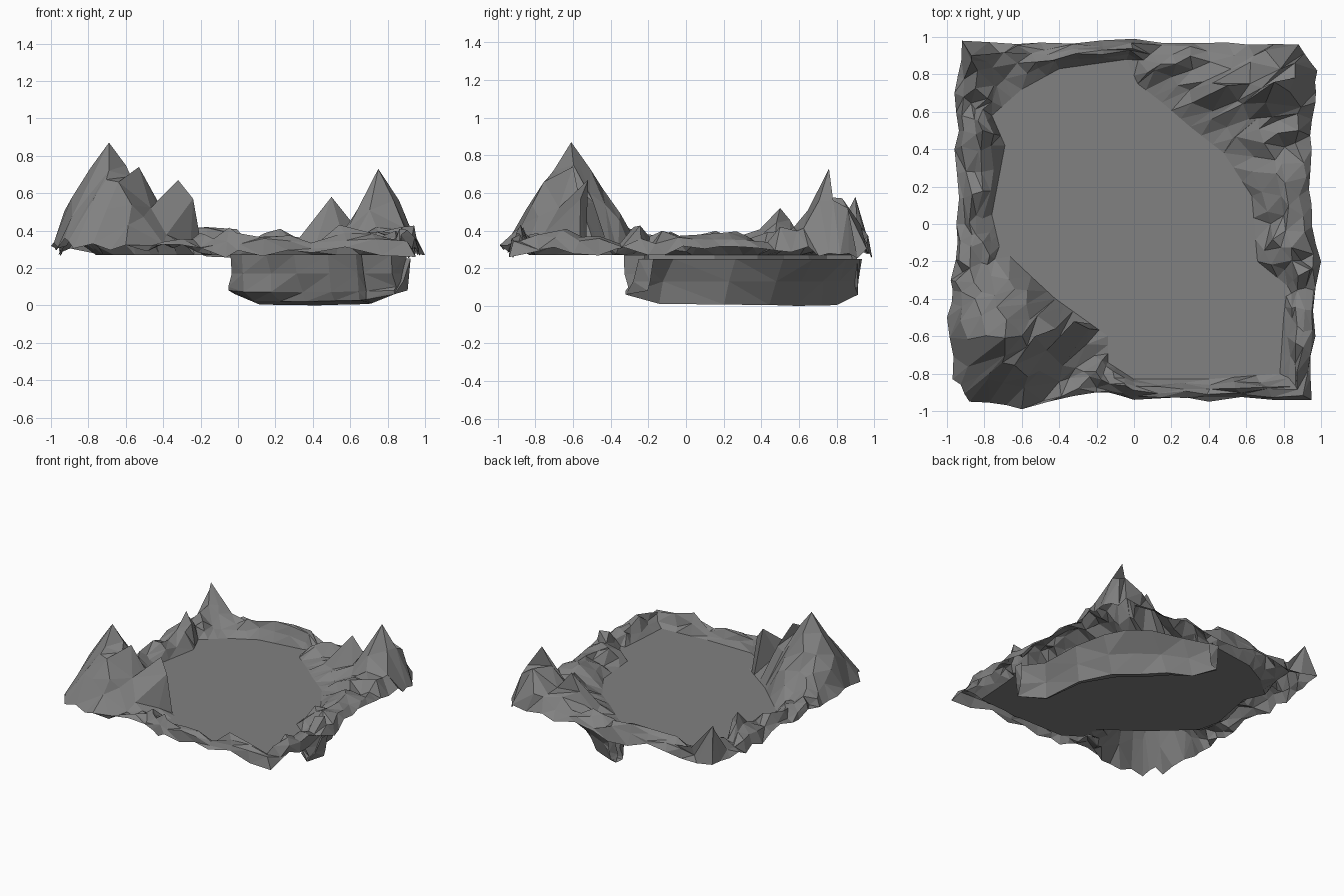
import bpy, bmesh, math, random
from mathutils import Vector

if "Cube" in bpy.data.objects:
    bpy.data.objects.remove(bpy.data.objects["Cube"])

random.seed(11)
FLOOR = 0.27

# Plan of the rim: inner (floor) point paired with outer (border) point
PLAN = [
    (-.14, -.74, -.20, -.90), (.00, -.83, .00, -.94), (.40, -.83, .40, -.95),
    (.78, -.80, .95, -.94), (.80, -.50, .97, -.60), (.82, -.33, 1.0, -.20),
    (.66, -.20, .95, .10), (.63, .15, .95, .40), (.48, .38, .97, .65),
    (.30, .52, .98, .82), (.15, .65, .88, .96), (.02, .75, .50, .97),
    (-.04, .88, .00, .99), (-.40, .83, -.50, .97), (-.60, .72, -.92, .98),
    (-.76, .58, -.96, .70), (-.69, .42, -.96, .40), (-.76, .05, -.95, .00),
    (-.72, -.12, -.98, -.30), (-.55, -.28, -1.0, -.50), (-.42, -.40, -.97, -.83),
    (-.28, -.50, -.88, -.95), (-.14, -.60, -.60, -.99)]

# Summits (and saddles, with zero radius): x, y, height, radius
PEAKS = [
    (-.69, -.61, .87, .40), (-.53, -.60, .74, .22), (-.32, -.52, .67, .13),
    (-.24, -.56, .57, .08), (.75, .76, .73, .27), (.50, .74, .58, .17),
    (.86, .86, .52, .18), (-.87, .90, .58, .20), (-.81, .50, .52, .16),
    (.88, .50, .42, .15), (-.85, -.40, .50, .20), (-.42, -.56, .54, 0),
    (.62, .75, .43, 0)]

stone = bpy.data.materials.new("dark_stone")
stone.diffuse_color = (.22, .22, .22, 1)
stone.use_nodes = True
stone.node_tree.nodes["Principled BSDF"].inputs["Base Color"].default_value = stone.diffuse_color


def make_object(name, bm):
    bmesh.ops.triangulate(bm, faces=bm.faces[:])
    bmesh.ops.recalc_face_normals(bm, faces=bm.faces[:])
    mesh = bpy.data.meshes.new(name)
    bm.to_mesh(mesh)
    bm.free()
    mesh.materials.append(stone)
    obj = bpy.data.objects.new(name, mesh)
    bpy.context.collection.objects.link(obj)


def skin(bm, cols, closed):
    n = len(cols)
    for i in range(n if closed else n - 1):
        a, b = cols[i], cols[(i + 1) % n]
        for j in range(len(a) - 1):
            bm.faces.new((a[j], b[j], b[j + 1], a[j + 1]))


def subdivide(plan, steps):
    out = []
    for p, q in zip(plan, plan[1:] + plan[:1]):
        for s in range(steps):
            f = s / steps
            c = [u + (v - u) * f for u, v in zip(p, q)]
            out.append((Vector(c[:2]), Vector(c[2:])))
    return out


def height(p, t, ridge):
    low = FLOOR + ridge * min(1, t / .4, (1.15 - t) / .5)
    fade = min(1, t / .15) * min(1, (1.12 - t) / .25)
    top = max(FLOOR + (h - FLOOR) * max(0, 1 - math.hypot(p.x - x, p.y - y) / r) * fade
              for x, y, h, r in PEAKS if r)
    return max(low, top)


columns = subdivide(PLAN, 3)

# Rocky rim with mountains, hollow underneath
bm = bmesh.new()
ROWS = 5
grid, free = [], []
for i, (inner, outer) in enumerate(columns):
    ridge = random.uniform(.05, .14)
    width = (outer - inner).length
    col = []
    for j in range(ROWS + 1):
        t = j / ROWS
        if j == ROWS and i % 3:
            t -= random.uniform(0, .025) / width      # ragged border
        p = inner.lerp(outer, t)
        z = FLOOR
        if 0 < j < ROWS:
            amp = min(.035, width * .09)
            p += Vector((random.uniform(-amp, amp), random.uniform(-amp, amp)))
            z = height(p, t, ridge) + random.uniform(-.03, .03)
        elif j == ROWS:
            z = random.uniform(.25, .32)
            if p.x + p.y < -1.1:
                z += .04
        v = bm.verts.new((p.x, p.y, z))
        if 0 < j < ROWS:
            free.append(v)
        col.append(v)
    grid.append(col)
for x, y, h, r in PEAKS:
    v = min(free, key=lambda w: math.hypot(w.co.x - x, w.co.y - y))
    v.co = (x, y, h)
    free.remove(v)
skin(bm, grid, True)
make_object("rocky_rim", bm)

# Flat floor
bm = bmesh.new()
bm.faces.new([bm.verts.new((a.x, a.y, FLOOR)) for a, b in columns])
make_object("floor", bm)

# Rock mass hanging below the back right corner: inner wall, foot, sloped back
bm = bmesh.new()
line = [(.90, -.22, .94, -.12)] + PLAN[5:13] + [(.02, .91, .10, .93)]
cliff = []
for i, (ax, ay, bx, by) in enumerate(line):
    edge = min(i, len(line) - 1 - i)
    foot = (.08, .06)[edge] if edge < 2 else random.uniform(0, .015) * (i != 5)
    rows = ((0, FLOOR), (.02, .17), (.05, .07 + foot * .5), (.10, .02 + foot),
            (.17, foot), (.30, .13), (.48, .25))
    col = []
    for f, z in rows:
        p = Vector((ax, ay)).lerp(Vector((bx, by)), f)
        k = random.uniform(-.015, .02) if f > 0 and edge else 0
        col.append(bm.verts.new((p.x + k, p.y + k, z)))
    cliff.append(col)
skin(bm, cliff, False)
make_object("hanging_cliff", bm)
